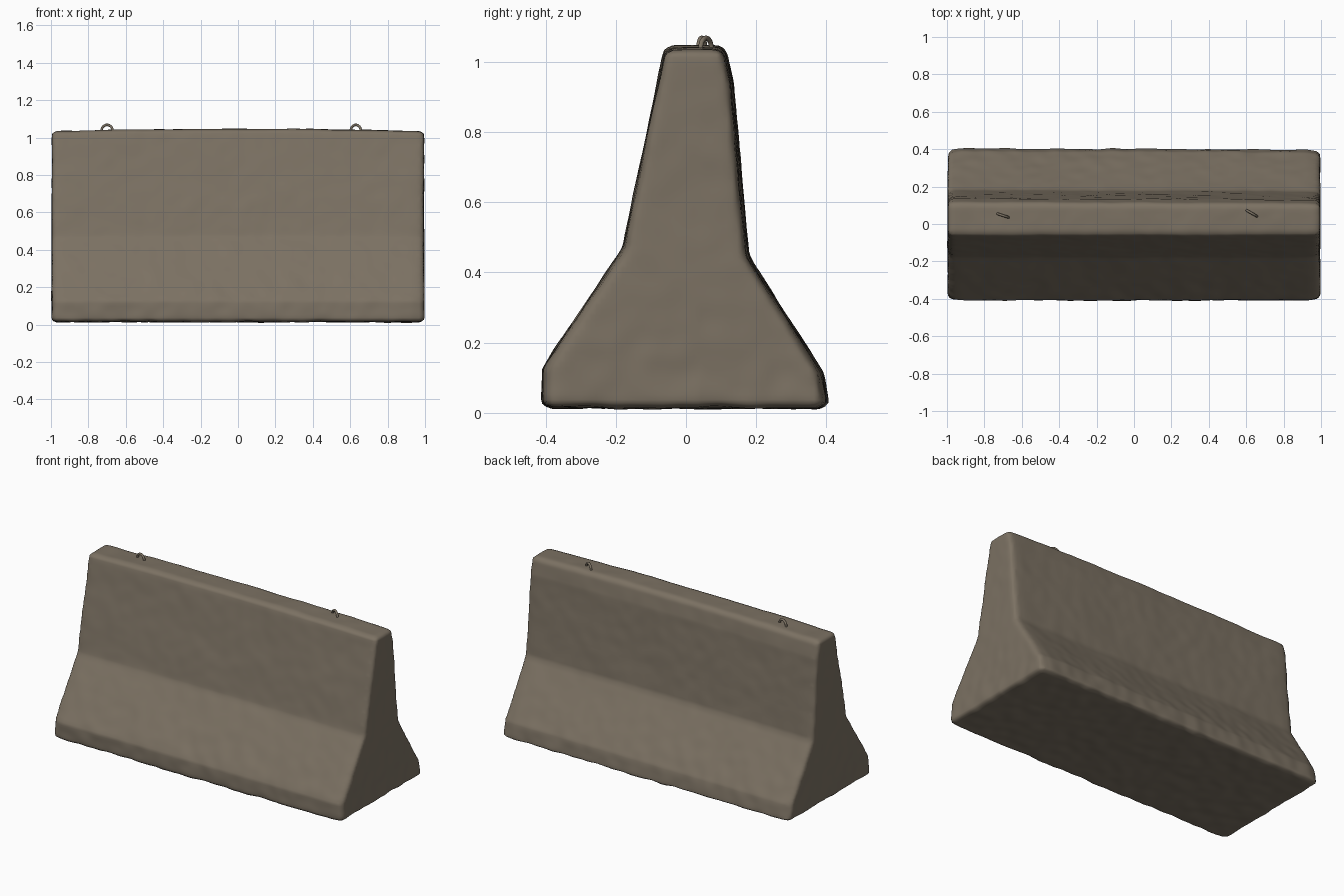
import bpy, bmesh, math
from mathutils import Vector, noise

if "Cube" in bpy.data.objects:
    bpy.data.objects.remove(bpy.data.objects["Cube"])

concrete = bpy.data.materials.new("weathered concrete")
concrete.diffuse_color = (0.2, 0.166, 0.124, 1)
concrete.use_nodes = True
concrete.node_tree.nodes["Principled BSDF"].inputs["Base Color"].default_value = concrete.diffuse_color

# Barrier cross-section (y, z)
profile = [(-0.41, 0.015), (-0.407, 0.125), (-0.385, 0.16), (-0.18, 0.465),
           (-0.06, 1.034), (0.115, 1.034), (0.137, 0.93), (0.165, 0.6),
           (0.182, 0.44), (0.392, 0.115), (0.41, 0.015)]
bm = bmesh.new()
rows = [[bm.verts.new((x, y, z)) for y, z in profile] for x in (-0.995, 0.995)]
n = len(profile)
for i in range(n):
    j = (i + 1) % n
    bm.faces.new((rows[0][i], rows[0][j], rows[1][j], rows[1][i]))
bm.faces.new(rows[0][::-1])
bm.faces.new(rows[1])
bmesh.ops.recalc_face_normals(bm, faces=bm.faces)
# Worn rounded edges on the ends, top and base
edges = [e for e in bm.edges if e.calc_face_angle(0) > math.radians(45)]
bmesh.ops.bevel(bm, geom=edges, offset=0.022, segments=3, profile=0.5, affect='EDGES')
src = bpy.data.meshes.new("barrier_source")
bm.to_mesh(src)
bm.free()
body = bpy.data.objects.new("concrete_barrier", src)
bpy.context.collection.objects.link(body)

# Even, dense surface for the weathering
rm = body.modifiers.new("even_surface", 'REMESH')
rm.mode = 'VOXEL'
rm.voxel_size = 0.015
dg = bpy.context.evaluated_depsgraph_get()
mesh = bpy.data.meshes.new_from_object(body.evaluated_get(dg))
body.modifiers.clear()
body.data = mesh

# Gentle lumps, chipped corners and slightly bowed top
bm = bmesh.new()
bm.from_mesh(mesh)
bm.normal_update()
moved = []
for v in bm.verts:
    p = v.co.copy()
    low = max(0, 1 - p.z / 0.35)
    d = 0.004 * noise.noise(p * 4) + (0.002 + 0.004 * low) * noise.noise(p * 13 + Vector((7, 3, 1)))
    q = p + v.normal * d
    q.z += 0.012 * max(0, 1 - p.x ** 2) * p.z
    if abs(p.x) > 0.93:
        q.y *= 1 - 0.03 * (abs(p.x) - 0.93) / 0.07
    if p.y > 0.05:
        q.y -= 0.008 * (p.x + 1) / 2
    q.x = max(-1, min(1, q.x))
    q.z = max(0.003, q.z)
    moved.append(q)
for v, q in zip(bm.verts, moved):
    v.co = q
for f in bm.faces:
    f.smooth = True
bm.to_mesh(mesh)
bm.free()
mesh.materials.clear()
mesh.materials.append(concrete)


# Lifting loops: bent bars set in the top
def lifting_loop(name, x, y, angle):
    cu = bpy.data.curves.new(name, 'CURVE')
    cu.dimensions = '3D'
    cu.bevel_depth = 0.007
    cu.bevel_resolution = 2
    sp = cu.splines.new('POLY')
    pts = [(-0.03, -0.03)]
    pts += [(-0.031 * math.cos(math.pi * k / 12), 0.031 * math.sin(math.pi * k / 12)) for k in range(13)]
    pts += [(0.03, -0.03)]
    sp.points.add(len(pts) - 1)
    for p, (a, b) in zip(sp.points, pts):
        p.co = (a, 0, b, 1)
    tmp = bpy.data.objects.new(name + "_path", cu)
    bpy.context.collection.objects.link(tmp)
    me = bpy.data.meshes.new_from_object(tmp.evaluated_get(bpy.context.evaluated_depsgraph_get()))
    bpy.data.objects.remove(tmp)
    me.materials.clear()
    me.materials.append(concrete)
    for f in me.polygons:
        f.use_smooth = True
    ob = bpy.data.objects.new(name, me)
    ob.location = (x, y, 1.037)
    ob.rotation_euler = (0, 0, math.radians(angle))
    bpy.context.collection.objects.link(ob)


lifting_loop("lifting_loop_left", -0.70, 0.045, -18)
lifting_loop("lifting_loop_right", 0.63, 0.057, -30)
